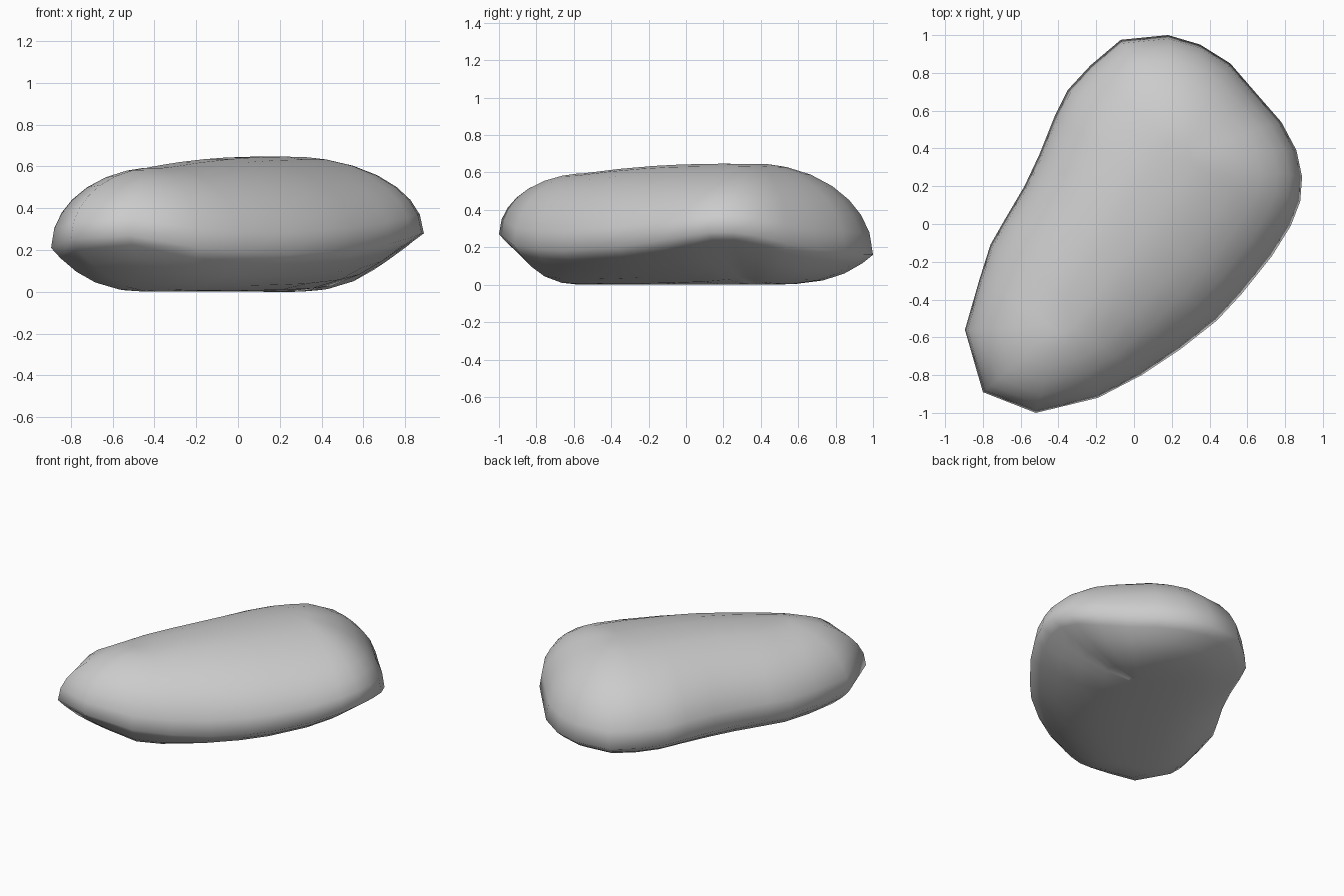
import bpy, bmesh
from math import sqrt
from mathutils import Vector

if "Cube" in bpy.data.objects:
    bpy.data.objects.remove(bpy.data.objects["Cube"])

# Widest outline of the stone: x, y seen from above, and its height
OUTLINE = [(.89, .25, .28), (.86, .39, .26), (.78, .54, .22), (.64, .70, .19), (.51, .85, .17),
           (.35, .95, .16), (.18, 1.0, .16), (-.07, .975, .16), (-.23, .84, .16),
           (-.35, .71, .17), (-.42, .57, .18), (-.50, .37, .18), (-.58, .20, .18),
           (-.68, .03, .18), (-.76, -.11, .18), (-.82, -.30, .19), (-.895, -.56, .21),
           (-.80, -.89, .25), (-.52, -1.0, .27), (-.19, -.92, .21), (.04, -.80, .19),
           (.25, -.66, .18), (.44, -.51, .19), (.57, -.37, .20), (.73, -.17, .23),
           (.83, -.01, .26), (.88, .12, .28)]
# Ridge that the rings shrink toward
SPINE_A, SPINE_B = Vector((-.39, -.53)), Vector((.24, .36))
# Ring scales: underside from centre to rim, top from rim to centre
UNDER = [.12, .35, .58, .76, .91]
TOP = [.97, .90, .80, .66, .48, .28, .12]


def surface_point(point, scale, part):
    p, rim = Vector(point[:2]), point[2]
    d = SPINE_B - SPINE_A
    t = max(0, min(1, (p - SPINE_A).dot(d) / d.length_squared))
    q = SPINE_A.lerp(SPINE_B, t)
    q = q + (p - q) * scale
    if part == "under":      # the raised ends taper, the low sides stay full
        z = rim * scale ** (3.6 - 15 * (rim - .16))
    else:                    # rounded dome with an arched ridge, lower at the front
        ridge = .65 - .075 * (t - .85) ** 2
        z = rim + (ridge - rim) * sqrt(1 - scale ** 2)
    return q.x, q.y, z


# Loft the rings and close both ends
bm = bmesh.new()
levels = [(s, "under") for s in UNDER] + [(1, "top")] + [(s, "top") for s in TOP]
rings = [[bm.verts.new(surface_point(p, s, part)) for p in OUTLINE] for s, part in levels]
n = len(OUTLINE)
for low, high in zip(rings, rings[1:]):
    for i in range(n):
        j = (i + 1) % n
        bm.faces.new((low[i], low[j], high[j], high[i]))
caps = [bm.faces.new(rings[0][::-1]), bm.faces.new(rings[-1])]
bmesh.ops.triangulate(bm, faces=caps)
bmesh.ops.recalc_face_normals(bm, faces=bm.faces)
for f in bm.faces:
    f.smooth = True

mesh = bpy.data.meshes.new("stone")
bm.to_mesh(mesh)
bm.free()
stone = bpy.data.objects.new("stone", mesh)
bpy.context.collection.objects.link(stone)
